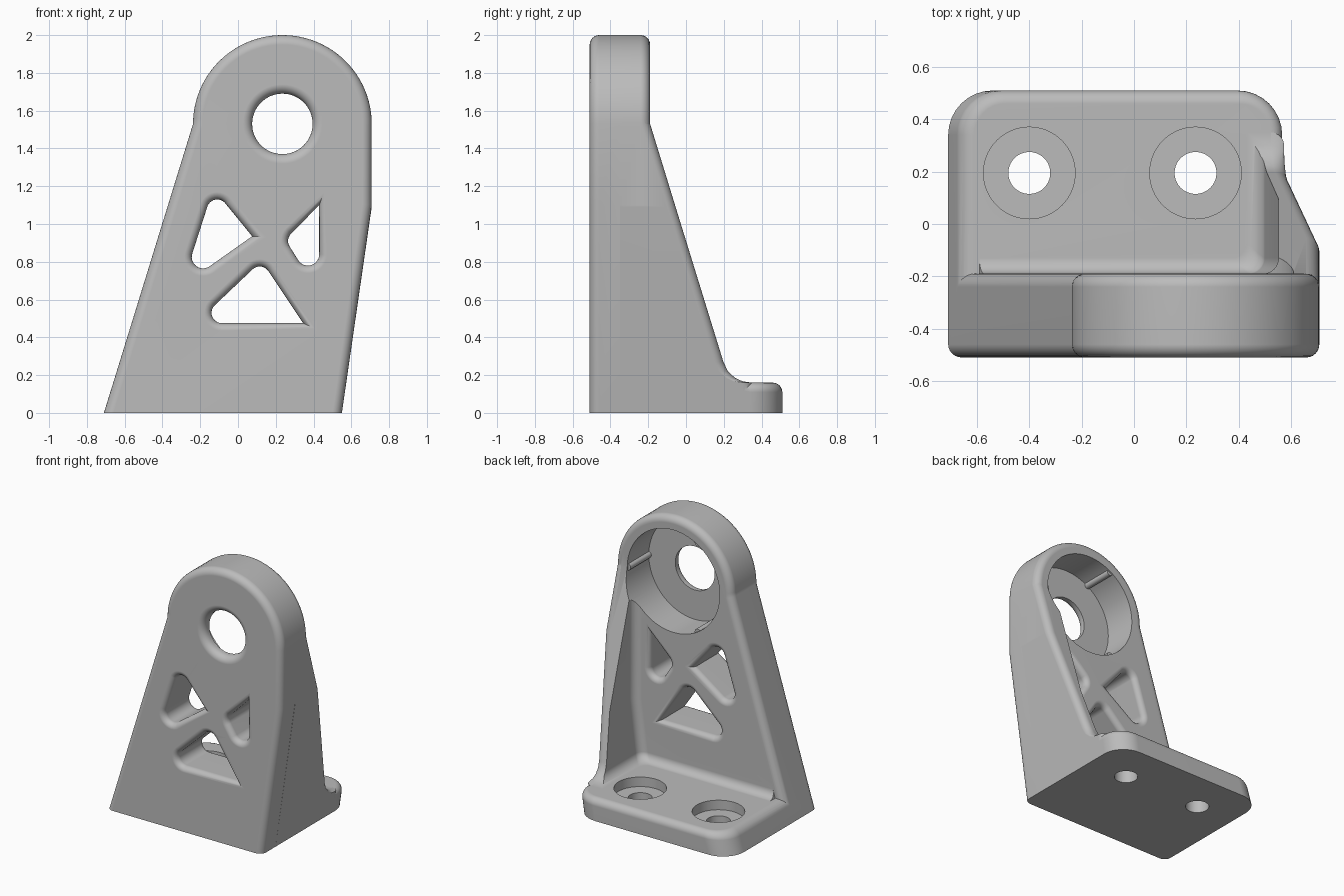
import bpy, bmesh
from math import sin, cos, pi, sqrt, radians
from mathutils import Vector
from mathutils.geometry import convex_hull_2d

if "Cube" in bpy.data.objects:
    bpy.data.objects.remove(bpy.data.objects["Cube"])

ROUND = 0.05                      # general edge radius
FRONT, WALL, BACK = -0.51, -0.19, 0.51
FLOOR = 0.16                      # top of the foot
EYE_X, EYE_Z, EYE_R = 0.235, 1.53, 0.473

grey = bpy.data.materials.new("grey")
grey.use_nodes = True
grey.diffuse_color = (0.5, 0.5, 0.5, 1)
grey.node_tree.nodes["Principled BSDF"].inputs["Base Color"].default_value = (0.5, 0.5, 0.5, 1)


def finish(name, bm):
    bmesh.ops.recalc_face_normals(bm, faces=bm.faces)
    mesh = bpy.data.meshes.new(name)
    bm.to_mesh(mesh)
    bm.free()
    mesh.materials.append(grey)
    obj = bpy.data.objects.new(name, mesh)
    bpy.context.collection.objects.link(obj)
    return obj


def loft(name, rings):
    """Skin a closed solid through rings with equal point counts."""
    bm = bmesh.new()
    loops = [[bm.verts.new(p) for p in ring] for ring in rings]
    n = len(loops[0])
    for a, b in zip(loops, loops[1:]):
        for i in range(n):
            j = (i + 1) % n
            bm.faces.new((a[i], a[j], b[j], b[i]))
    bm.faces.new(loops[0])
    bm.faces.new(loops[-1])
    return finish(name, bm)


def combine(body, tool, operation):
    """Apply a boolean and discard the tool."""
    tool.hide_render = True
    mod = body.modifiers.new("boolean", "BOOLEAN")
    mod.operation, mod.object, mod.solver = operation, tool, "EXACT"
    graph = bpy.context.evaluated_depsgraph_get()
    mesh = bpy.data.meshes.new_from_object(body.evaluated_get(graph))
    body.modifiers.clear()
    body.data = mesh
    bpy.data.objects.remove(tool)


def flare(depth, r):
    """Widening of a rounded lip at a depth below its surface."""
    return r - sqrt(max(r * r - (r - depth) ** 2, 0))


def rect_ring(x0, x1, y0, y1, z, radii):
    """Rounded rectangle; radii run front left, front right, back right, back left."""
    ring = []
    corners = ((x0, y0, 1, 1), (x1, y0, -1, 1), (x1, y1, -1, -1), (x0, y1, 1, -1))
    for k, ((x, y, sx, sy), r) in enumerate(zip(corners, radii)):
        if r == 0:
            ring.append((x, y, z))
            continue
        for s in range(9):
            a = pi + k * pi / 2 + s * pi / 16
            ring.append((x + sx * r + r * cos(a), y + sy * r + r * sin(a), z))
    return ring


def circle(x, y, z, r, axis, count=64):
    pts = [(r * cos(2 * pi * i / count), r * sin(2 * pi * i / count)) for i in range(count)]
    return [(x + u, y, z + v) if axis == "Y" else (x + u, y + v, z) for u, v in pts]


def left_x(z):
    return -0.71 + z * 0.47 / EYE_Z


def right_x(z):
    return min(0.55 + z * 0.145, 0.708)


# Upright plate with rounded front and back edges, trimmed flat at the ground
below = -0.15
outline = [(left_x(below), below), (right_x(below), below), (0.708, 1.1)]
outline += [(EYE_X + EYE_R * cos(a * pi / 48), EYE_Z + 0.47 * sin(a * pi / 48)) for a in range(49)]
bm = bmesh.new()
face = bm.faces.new([bm.verts.new((x, FRONT, z)) for x, z in outline])
extruded = bmesh.ops.extrude_face_region(bm, geom=[face], use_keep_orig=True)["geom"]
bmesh.ops.translate(bm, vec=(0, WALL - FRONT, 0),
                    verts=[g for g in extruded if isinstance(g, bmesh.types.BMVert)])
rims = [e for e in bm.edges if abs(e.verts[0].co.y - e.verts[1].co.y) < 0.001]
bmesh.ops.bevel(bm, geom=rims, offset=ROUND, segments=6, profile=0.5, affect="EDGES")
cut = bmesh.ops.bisect_plane(bm, geom=bm.verts[:] + bm.edges[:] + bm.faces[:],
                             plane_co=(0, 0, 0), plane_no=(0, 0, -1), clear_outer=True)
bmesh.ops.holes_fill(bm, edges=[g for g in cut["geom_cut"] if isinstance(g, bmesh.types.BMEdge)])
bracket = finish("mounting_bracket", bm)

# Foot with drafted sides, round back corners and a rounded top edge
rings = []
for z in [0] + [FLOOR - ROUND * (1 - sin(k * pi / 12)) for k in range(7)]:
    i = flare(FLOOR - z, ROUND) if z > FLOOR - ROUND else 0
    rings.append(rect_ring(left_x(z) + i, right_x(z) - i, -0.35, BACK - i, z,
                           (0, 0, 0.17 - i, 0.17 - i)))
combine(bracket, loft("foot", rings), "UNION")

# Side web block: its back edge slopes down and sweeps into the foot
sweep = [(0.08, 0.35), (FLOOR, 0.35), (0.167, 0.3), (0.185, 0.26), (0.22, 0.222),
         (0.27, 0.198), (1.09, -0.055), (EYE_Z, WALL)]
web = loft("side_web", [rect_ring(left_x(z) + 0.07, right_x(z), -0.35, y, z, (0, 0, ROUND, 0))
                        for z, y in sweep])

# Hollow the block, leaving the web and inner fillets
rings = []
for k in range(7):
    z = FLOOR + 0.06 * (1 - cos(k * pi / 12))
    i = flare(z - FLOOR, 0.06)
    rings.append(rect_ring(-2, 0.47 + z * 0.135 - i, WALL + i, 2, z, (0, 0.06, 0, 0)))
rings += [rect_ring(-2, 0.552, WALL, 2, z, (0, 0.06, 0, 0)) for z in (0.6, 3)]
# reverse the front-right corner order: the pocket bulges toward the web
combine(web, loft("pocket", rings), "DIFFERENCE")
combine(bracket, web, "UNION")

# Eye: bearing seat from the back and a round-lipped hole through the front
combine(bracket, loft("bearing_seat", [circle(EYE_X, y, EYE_Z, 0.375, "Y", 96)
                                       for y in (-0.44, 0.3)]), "DIFFERENCE")
rings = [circle(EYE_X, FRONT - 0.1, EYE_Z, 0.16 + ROUND, "Y")]
for k in range(7):
    d = ROUND * (1 - cos(k * pi / 12))
    rings.append(circle(EYE_X, FRONT + d, EYE_Z, 0.16 + flare(d, ROUND), "Y"))
rings.append(circle(EYE_X, -0.3, EYE_Z, 0.16, "Y"))
combine(bracket, loft("eye_hole", rings), "DIFFERENCE")

# Three small grip ribs inside the seat
for a in (0, 2 * pi / 3, 4 * pi / 3):
    x, z = EYE_X + 0.378 * cos(a), EYE_Z + 0.378 * sin(a)
    combine(bracket, loft("grip_rib", [circle(x, y, z, 0.024, "Y", 16)
                                       for y in (-0.46, -0.2)]), "UNION")


def window(corners):
    """Rounded triangular opening with lips on both faces; radius 0 is a sharp tip."""
    mid = sum((Vector(c[:2]) for c in corners), Vector((0, 0))) / 3
    pts, dirs = [], []
    for x, z, r in corners:
        c = Vector((x, z))
        fan = [Vector((cos(k * pi / 16), sin(k * pi / 16))) for k in range(32)]
        if r == 0:
            fan = [(c - mid).normalized() * 1.8]
        pts += [c + d * r for d in fan]
        dirs += fan
    hull = convex_hull_2d(pts)
    lip = 0.04
    steps = [lip * (1 - cos(k * pi / 10)) for k in range(6)]
    levels = [(FRONT - 0.05, lip)] + [(FRONT + d, flare(d, lip)) for d in steps]
    levels += [(WALL - d, flare(d, lip)) for d in reversed(steps)] + [(WALL + 0.02, lip)]
    rings = []
    for y, o in levels:
        ring = [pts[i] + dirs[i] * o for i in hull]
        rings.append([(p.x, y, p.y) for p in ring])
    combine(bracket, loft("window", rings), "DIFFERENCE")


# Truss openings
window([(-0.11, 1.075, 0.055), (-0.185, 0.825, 0.06), (0.075, 0.935, 0)])
window([(0.43, 1.1, 0), (0.32, 0.91, 0.055), (0.37, 0.84, 0.06)])
window([(0.115, 0.72, 0.055), (-0.085, 0.53, 0.055), (0.345, 0.475, 0)])

# Counterbored screw holes
for x in (-0.4, EYE_X):
    for r, z in ((0.175, 0.09), (0.08, -0.1)):
        combine(bracket, loft("screw_hole", [circle(x, 0.195, h, r, "Z") for h in (z, 0.2)]),
                "DIFFERENCE")

# Smooth the fillets, keep creases sharp
bpy.ops.object.select_all(action="DESELECT")
bracket.select_set(True)
bpy.context.view_layer.objects.active = bracket
bpy.ops.object.shade_smooth_by_angle(angle=radians(30))
normals = bracket.modifiers.new("weighted_normals", "WEIGHTED_NORMAL")
normals.keep_sharp = True
